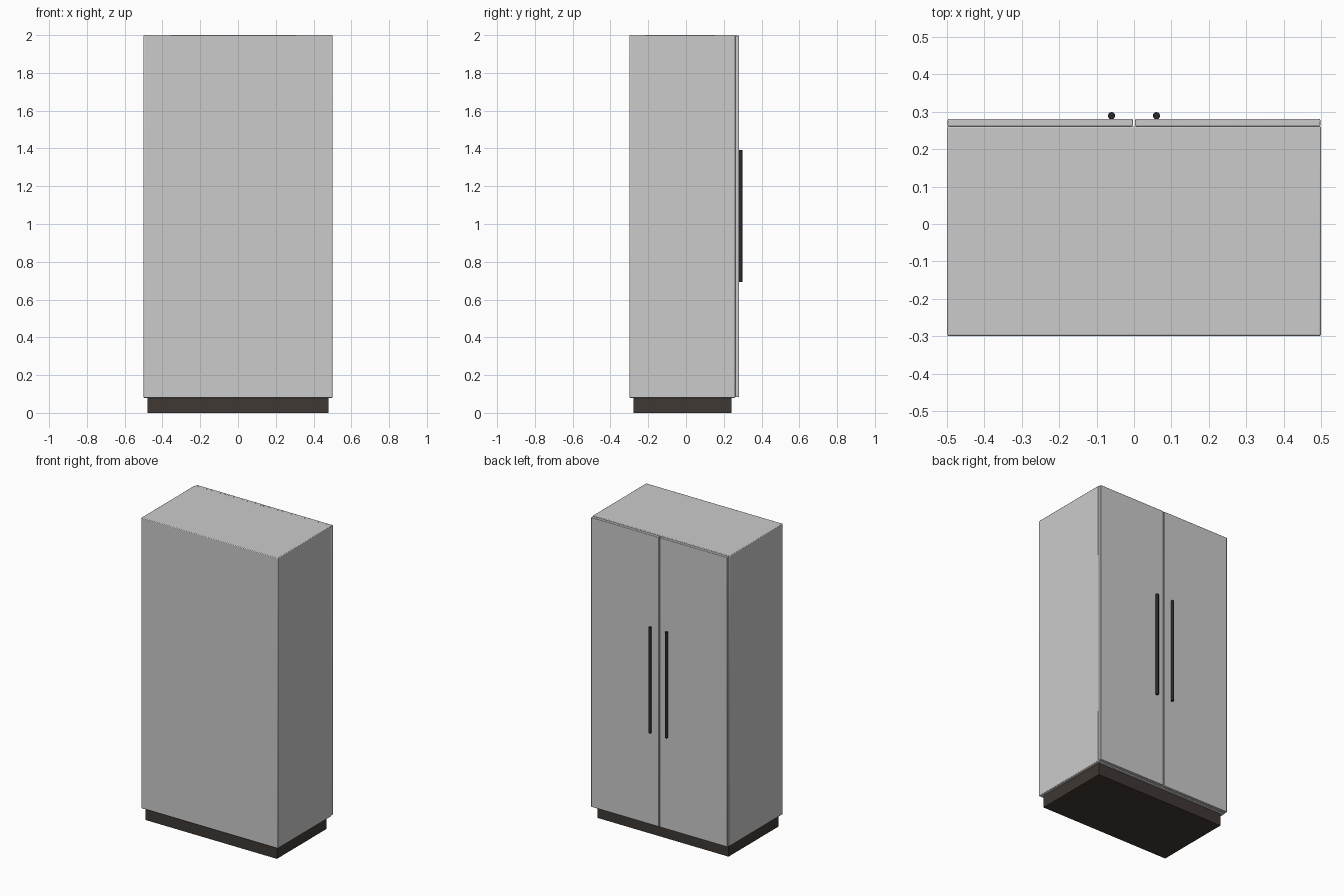
import bpy

if "Cube" in bpy.data.objects:
    bpy.data.objects.remove(bpy.data.objects["Cube"])


def material(name, rgb):
    m = bpy.data.materials.new(name)
    m.diffuse_color = (*rgb, 1)
    m.use_nodes = True
    m.node_tree.nodes["Principled BSDF"].inputs["Base Color"].default_value = m.diffuse_color
    return m


def finish(ob, name, bevel, mat, segments=2):
    ob.name = name
    if mat:
        ob.data.materials.append(mat)
    if bevel:
        mod = ob.modifiers.new("edge_bevel", 'BEVEL')
        mod.width = bevel
        mod.segments = segments
        mod.limit_method = 'ANGLE'
    bpy.ops.object.shade_smooth_by_angle()
    return ob


def box(name, x, y, z, bevel=0, mat=None):
    """Box from (min, max) ranges on each axis."""
    bpy.ops.mesh.primitive_cube_add(
        size=1, location=[(r[0] + r[1]) / 2 for r in (x, y, z)])
    ob = bpy.context.object
    ob.scale = [r[1] - r[0] for r in (x, y, z)]
    bpy.ops.object.transform_apply(location=False, rotation=False, scale=True)
    return finish(ob, name, bevel, mat)


dark_wood = material("dark_plinth", (0.05, 0.04, 0.033))
dark_metal = material("dark_metal", (0.022, 0.022, 0.022))

# Recessed plinth and cabinet carcass
box("plinth", (-0.48, 0.48), (-0.279, 0.241), (0, 0.08), 0, dark_wood)
box("cabinet_body", (-0.5, 0.5), (-0.299, 0.261), (0.08, 2.0), 0.004)

# Pair of doors on the +y face, each with an upright bar handle
for side, s in (("left", -1), ("right", 1)):
    box(side + "_door", sorted((s * 0.003, s * 0.498)),
        (0.261, 0.281), (0.083, 1.997), 0.003)
    bpy.ops.mesh.primitive_cylinder_add(
        vertices=24, radius=0.0095, depth=0.70, location=(s * 0.06, 0.2895, 1.042))
    finish(bpy.context.object, side + "_handle", 0.002, dark_metal)
